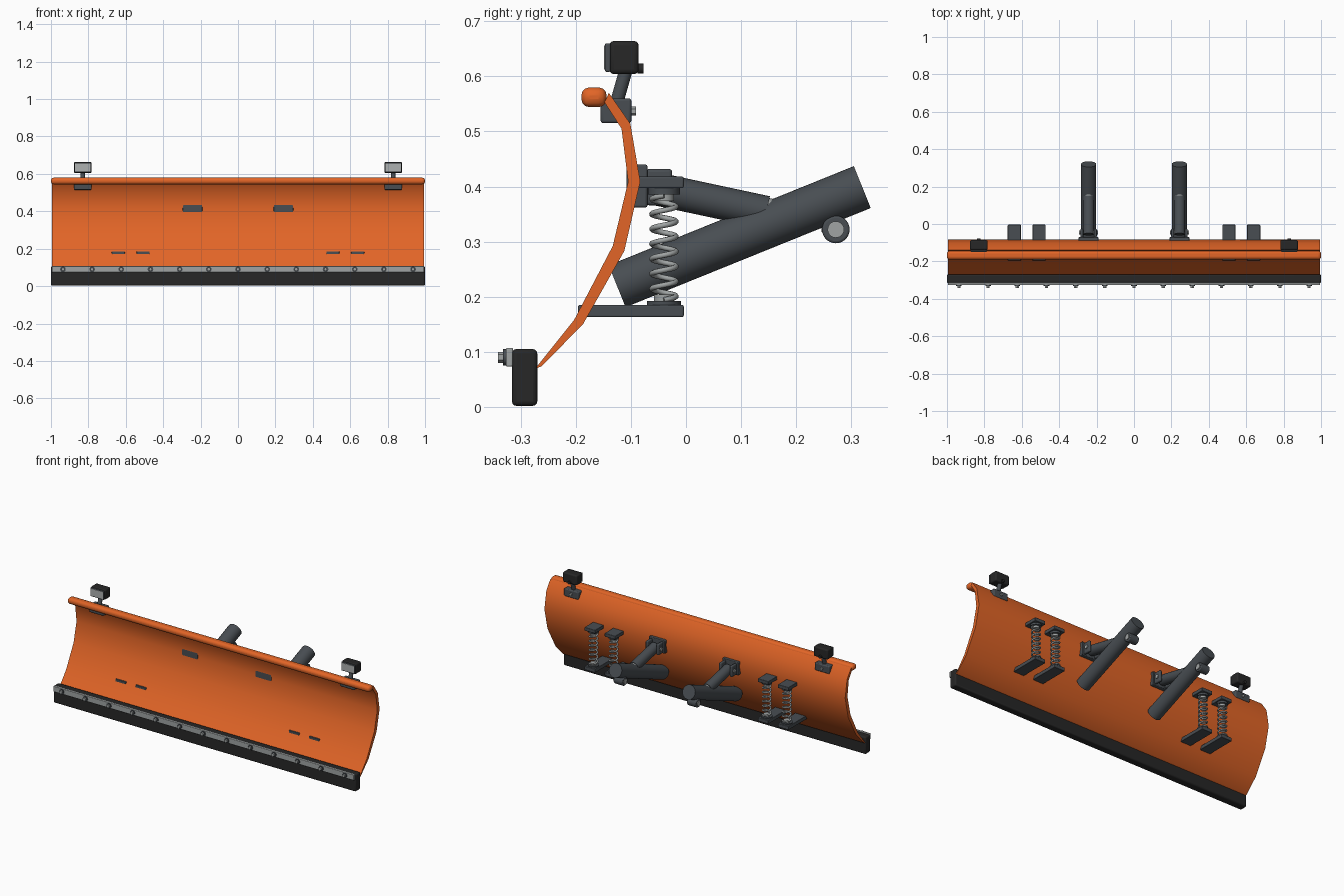
import bpy
import bmesh
import math
from mathutils import Vector

cube = bpy.data.objects.get("Cube")
if cube:
    bpy.data.objects.remove(cube, do_unlink=True)


def material(name, rgb):
    m = bpy.data.materials.new(name)
    m.use_nodes = True
    colour = (*rgb, 1)
    m.diffuse_color = colour
    m.node_tree.nodes["Principled BSDF"].inputs["Base Color"].default_value = colour
    return m


orange = material("orange paint", (0.76, 0.13, 0.02))
rubber = material("black rubber", (0.02, 0.02, 0.02))
steel = material("dark steel", (0.065, 0.075, 0.085))
bright = material("bright steel", (0.35, 0.37, 0.37))
glass = material("lamp lens", (0.42, 0.44, 0.44))


def finish(name, bm, mat, bevel=0):
    bmesh.ops.recalc_face_normals(bm, faces=bm.faces)
    mesh = bpy.data.meshes.new(name)
    bm.to_mesh(mesh)
    bm.free()
    ob = bpy.data.objects.new(name, mesh)
    bpy.context.collection.objects.link(ob)
    mesh.materials.append(mat)
    bpy.ops.object.select_all(action="DESELECT")
    ob.select_set(True)
    bpy.context.view_layer.objects.active = ob
    bpy.ops.object.shade_smooth_by_angle(angle=math.radians(35))
    if bevel:
        mod = ob.modifiers.new("rounded edges", "BEVEL")
        mod.width = bevel
        mod.segments = 3
    return ob


def box(name, x, y, z, mat, bevel=0.004):
    """Box from (min, max) ranges."""
    bm = bmesh.new()
    bmesh.ops.create_cube(bm, size=1)
    for v in bm.verts:
        v.co = [r[0] + (c + 0.5) * (r[1] - r[0]) for c, r in zip(v.co, (x, y, z))]
    return finish(name, bm, mat, bevel)


def rod(name, a, b, radius, mat, sides=32, bevel=0):
    """Cylinder from point a to point b."""
    a, b = Vector(a), Vector(b)
    bm = bmesh.new()
    bmesh.ops.create_cone(bm, cap_ends=True, segments=sides, radius1=radius,
                          radius2=radius, depth=(b - a).length)
    turn = (b - a).to_track_quat("Z", "Y")
    for v in bm.verts:
        v.co = turn @ v.co + (a + b) / 2
    return finish(name, bm, mat, bevel)


def around(x, half):
    return (x - half, x + half)


# Curved blade: front and back profiles swept across the width
front = [(-0.275, 0.068), (-0.203, 0.158), (-0.133, 0.292), (-0.105, 0.409),
         (-0.117, 0.505), (-0.148, 0.553)]
back = [(-0.262, 0.074), (-0.187, 0.150), (-0.112, 0.283), (-0.083, 0.409),
        (-0.101, 0.514), (-0.140, 0.570)]
bm = bmesh.new()
rings = [[bm.verts.new((x, y, z)) for y, z in front + back[::-1]] for x in (-0.995, 0.995)]
n = len(rings[0])
for i in range(n):
    j = (i + 1) % n
    bm.faces.new((rings[0][i], rings[0][j], rings[1][j], rings[1][i]))
for ring in rings:
    for i in range(len(front) - 1):
        bm.faces.new((ring[i], ring[i + 1], ring[n - 2 - i], ring[n - 1 - i]))
finish("blade", bm, orange)
box("blade_top_rail", (-1, 1), (-0.190, -0.144), (0.544, 0.580), orange, 0.015)

# Cutting edge with clamp strip and bolts
box("rubber_edge", (-1, 1), (-0.316, -0.270), (0.002, 0.105), rubber, 0.008)
box("clamp_strip", (-0.995, 0.995), (-0.327, -0.314), (0.073, 0.107), bright, 0.003)
for i in range(-6, 7):
    x = i * 0.156
    rod("bolt_washer", (x, -0.332, 0.09), (x, -0.326, 0.09), 0.015, steel, 20)
    rod("bolt_head", (x, -0.341, 0.09), (x, -0.331, 0.09), 0.010, bright, 6)

for side, s in (("left", 1), ("right", -1)):
    # Marker lamp on its clamp
    x = s * 0.83
    box(side + "_lamp_clamp", around(x, 0.048), (-0.155, -0.099), (0.515, 0.560), steel, 0.005)
    rod(side + "_clamp_bolt", (x, -0.10, 0.537), (x, -0.091, 0.537), 0.008, bright, 6)
    rod(side + "_lamp_stem", (x, -0.126, 0.552), (x, -0.108, 0.615), 0.012, steel, 20)
    box(side + "_lamp_housing", around(x, 0.047), (-0.139, -0.086), (0.604, 0.664), rubber, 0.008)
    box(side + "_lamp_bezel", around(x, 0.045), (-0.147, -0.137), (0.608, 0.660), steel, 0.003)
    box(side + "_lamp_lens", around(x, 0.041), (-0.149, -0.145), (0.612, 0.656), glass, 0.001)
    rod(side + "_lamp_knob", (x, -0.088, 0.614), (x, -0.077, 0.614), 0.009, rubber, 16)

    # Push arm, strut and hinge bracket
    x = s * 0.243
    rod(side + "_push_arm", (x, -0.125, 0.219), (x, 0.320, 0.399), 0.041, steel, 40)
    rod(side + "_strut", (x, -0.055, 0.396), (x, 0.146, 0.353), 0.030, steel)
    rod(side + "_strut_rod", (x, 0.10, 0.363), (x, 0.163, 0.350), 0.026, bright)
    box(side + "_hinge_plate", around(x, 0.053), (-0.108, -0.070), (0.362, 0.440), steel, 0.004)
    for k in (-1, 1):
        box(side + "_hinge_cheek", around(x + k * 0.036, 0.008), (-0.073, -0.025),
            (0.366, 0.432), steel, 0.006)
    rod(side + "_hinge_pin", around(x, 0.050)[:1] + (-0.046, 0.398),
        (x + 0.050, -0.046, 0.398), 0.011, bright, 20)
    box(side + "_arm_lug", around(x, 0.014), (0.246, 0.285), (0.315, 0.360), steel)
    rod(side + "_arm_pin", (x - 0.030, 0.272, 0.322), (x + 0.030, 0.272, 0.322),
        0.025, steel, 28, 0.004)
    rod(side + "_arm_pin_core", (x - 0.034, 0.272, 0.322), (x + 0.034, 0.272, 0.322),
        0.015, bright, 24)

    # Pair of trip springs between plates
    for x in (s * 0.507, s * 0.640):
        y = -0.040
        box(side + "_spring_upper_plate", around(x, 0.035), (-0.095, -0.004),
            (0.397, 0.418), steel, 0.003)
        box(side + "_spring_lower_plate", around(x, 0.035), (-0.196, -0.004),
            (0.163, 0.185), steel, 0.003)
        rod(side + "_spring_upper_seat", (x, y, 0.386), (x, y, 0.399), 0.029, steel)
        rod(side + "_spring_lower_seat", (x, y, 0.183), (x, y, 0.192), 0.031, steel)
        rod(side + "_spring_lower_boss", (x, y, 0.190), (x, y, 0.204), 0.018, bright, 24)
        rod(side + "_spring_upper_boss", (x, y, 0.374), (x, y, 0.388), 0.018, bright, 24)
        curve = bpy.data.curves.new("coil", "CURVE")
        curve.dimensions = "3D"
        curve.bevel_depth = 0.005
        curve.bevel_resolution = 2
        curve.use_fill_caps = True
        turns, steps = 7, 16
        line = curve.splines.new("POLY")
        line.points.add(turns * steps)
        for i, p in enumerate(line.points):
            a = math.tau * i / steps
            z = 0.194 + 0.190 * i / (turns * steps)
            p.co = (x + 0.022 * math.cos(a), y + 0.022 * math.sin(a), z, 1)
        line.use_smooth = True
        curve.materials.append(bright)
        spring = bpy.data.objects.new(side + "_spring", curve)
        bpy.context.collection.objects.link(spring)
